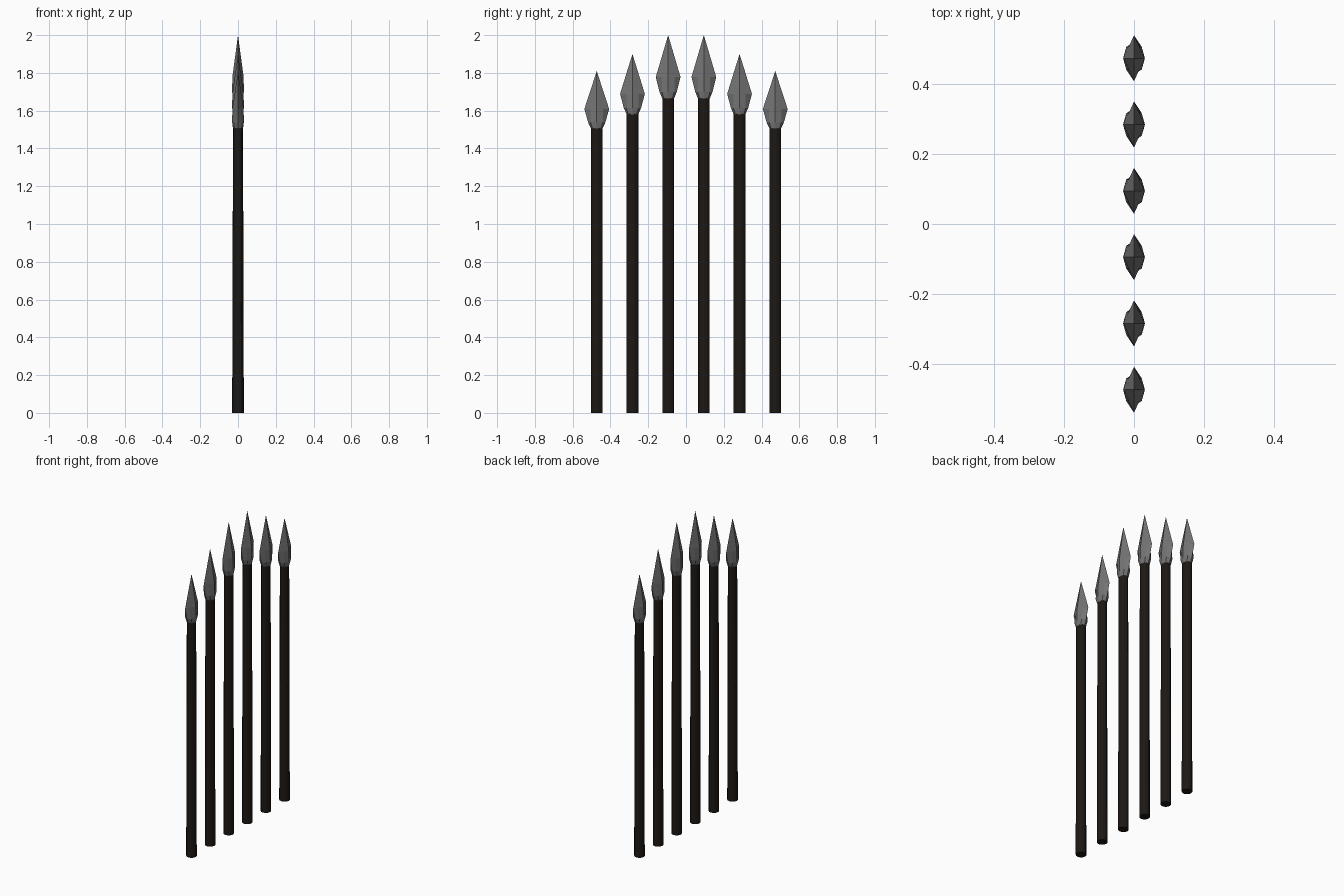
import bpy, bmesh
from math import sin, cos, pi

if "Cube" in bpy.data.objects:
    bpy.data.objects.remove(bpy.data.objects["Cube"])


def material(name, colour):
    mat = bpy.data.materials.new(name)
    mat.diffuse_color = (*colour, 1)
    mat.use_nodes = True
    mat.node_tree.nodes["Principled BSDF"].inputs["Base Color"].default_value = mat.diffuse_color
    return mat


def ellipse(rx, ry, z, n):
    return [(rx * cos(2 * pi * i / n), ry * sin(2 * pi * i / n), z) for i in range(n)]


def diamond(rx, ry, z):
    # eight points: four corners with the edge midpoints between them
    c = [(rx, 0), (0, ry), (-rx, 0), (0, -ry)]
    pts = []
    for i in range(4):
        a, b = c[i], c[(i + 1) % 4]
        pts += [(*a, z), ((a[0] + b[0]) / 2, (a[1] + b[1]) / 2, z)]
    return pts


def loft(name, rings, mat, y, scale_z, tip=None):
    bm = bmesh.new()
    loops = [[bm.verts.new((p[0], p[1] + y, p[2] * scale_z)) for p in r] for r in rings]
    n = len(loops[0])
    for a, b in zip(loops, loops[1:]):
        for i in range(n):
            j = (i + 1) % n
            bm.faces.new((a[i], a[j], b[j], b[i]))
    bm.faces.new(loops[0][::-1])
    if tip is None:
        bm.faces.new(loops[-1])
    else:
        t = bm.verts.new((0, y, tip * scale_z))
        for i in range(n):
            bm.faces.new((loops[-1][i], loops[-1][(i + 1) % n], t))
    bmesh.ops.recalc_face_normals(bm, faces=bm.faces)
    me = bpy.data.meshes.new(name)
    bm.to_mesh(me)
    bm.free()
    me.materials.append(mat)
    ob = bpy.data.objects.new(name, me)
    bpy.context.collection.objects.link(ob)
    return ob


wood = material("dark_wood", (0.012, 0.009, 0.007))
iron = material("grey_iron", (0.17, 0.17, 0.17))

# Row of spikes: outer pairs are the same spike shortened in height
for i, height in enumerate([1.81, 1.90, 2.0, 2.0, 1.90, 1.81]):
    y = (i - 2.5) * 0.189
    s = height / 2

    # Slightly tapered shaft
    shaft = loft("shaft", [ellipse(0.031, 0.031, 0, 12),
                           ellipse(0.026, 0.031, 1.668, 12)], wood, y, s)
    for o in bpy.context.selected_objects:
        o.select_set(False)
    shaft.select_set(True)
    bpy.context.view_layer.objects.active = shaft
    bpy.ops.object.shade_smooth_by_angle()

    # Faceted head: round socket, swelling collar, diamond blade
    loft("spear_head", [ellipse(0.027, 0.031, 1.664, 8),
                        ellipse(0.031, 0.046, 1.70, 8),
                        diamond(0.030, 0.0655, 1.778)], iron, y, s, tip=2.0)
